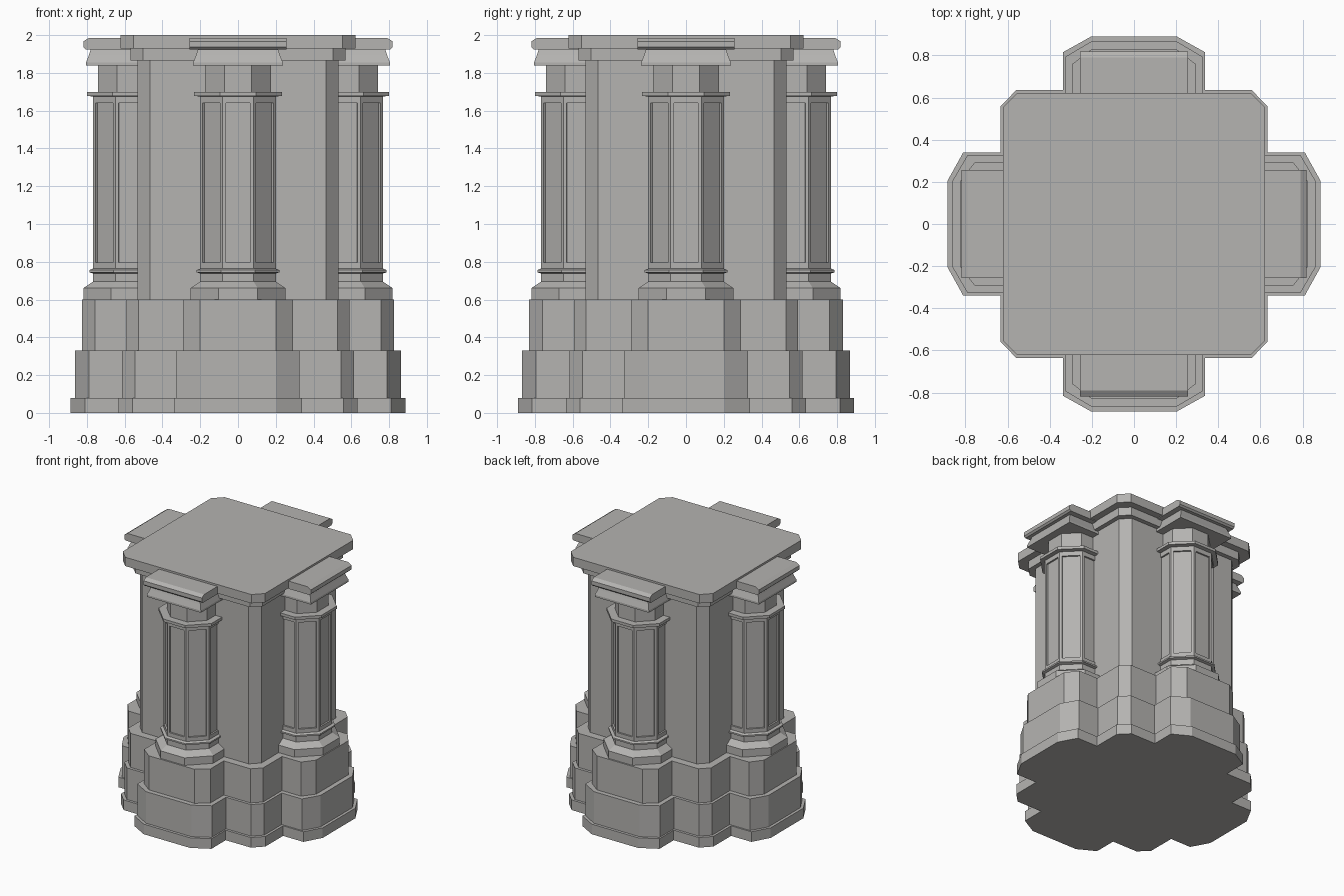
import bpy, bmesh, math
from mathutils import Matrix

if "Cube" in bpy.data.objects:
    bpy.data.objects.remove(bpy.data.objects["Cube"])

CENTRE = 0.567  # distance of each column axis from the middle

# slightly warm mid-grey stone
stone = bpy.data.materials.new("stone")
stone.diffuse_color = (0.46, 0.453, 0.44, 1)
stone.use_nodes = True
stone.node_tree.nodes["Principled BSDF"].inputs["Base Color"].default_value = stone.diffuse_color


def finish(bm, name):
    bmesh.ops.recalc_face_normals(bm, faces=bm.faces[:])
    me = bpy.data.meshes.new(name)
    bm.to_mesh(me)
    bm.free()
    me.materials.append(stone)
    ob = bpy.data.objects.new(name, me)
    bpy.context.collection.objects.link(ob)
    return ob


def loft(rings):
    """Skin a stack of outlines (lists of 3D points) and cap both ends."""
    bm = bmesh.new()
    vs = [[bm.verts.new(p) for p in r] for r in rings]
    n = len(vs[0])
    for a, b in zip(vs, vs[1:]):
        for i in range(n):
            j = (i + 1) % n
            bm.faces.new((a[i], a[j], b[j], b[i]))
    bm.faces.new(vs[0][::-1])
    bm.faces.new(vs[-1])
    return bm


def around(bm, name):
    """Repeat a front part on all four sides."""
    for i, side in enumerate(("front", "right", "back", "left")):
        c = bm.copy()
        c.transform(Matrix.Rotation(i * math.pi / 2, 4, 'Z'))
        finish(c, f"{side}_{name}")
    bm.free()


def lobed(d, e, f, w, c, k, z):
    """Chamfered square with a chamfered projection on every side."""
    pts = [(-w, -c), (-w, -e), (-f, -d), (f, -d), (w, -e), (w, -c), (k, -c), (c, -k)]
    out = []
    for _ in range(4):
        out += [(x, y * 1.005, z) for x, y in pts]
        pts = [(-y, x) for x, y in pts]
    return out


def chamfered(h, k, z):
    return [(x, y, z) for x, y in
            ((-k, -h), (k, -h), (h, -k), (h, k), (k, h), (-k, h), (-h, k), (-h, -k))]


def octagon(apothem, z):
    r = apothem / math.cos(math.pi / 8)
    return [(r * math.cos(math.radians(22.5 + 45 * i)),
             r * math.sin(math.radians(22.5 + 45 * i)) - CENTRE, z) for i in range(8)]


def square(h, z):
    return [(x * h, y * h - CENTRE, z) for x, y in ((-1, -1), (1, -1), (1, 1), (-1, 1))]


# stepped plinth
t1 = (0.886, 0.811, 0.203, 0.338, 0.633, 0.558)
t2 = (0.864, 0.79, 0.2, 0.326, 0.613, 0.544)
t3 = (0.827, 0.757, 0.2, 0.291, 0.591, 0.526)
finish(loft([lobed(*t1, 0), lobed(*t1, 0.08), lobed(*t2, 0.08),
             lobed(*t2, 0.33), lobed(*t3, 0.33), lobed(*t3, 0.6)]), "stepped_plinth")

# central block with the two-step top slab
finish(loft([chamfered(0.533, 0.467, 0.6), chamfered(0.533, 0.467, 1.865),
             chamfered(0.568, 0.502, 1.865), chamfered(0.568, 0.502, 1.93),
             chamfered(0.623, 0.553, 1.93), chamfered(0.623, 0.553, 2.0)]), "core_and_top_slab")

# octagonal columns with recessed panels
profile = [(0.252, 0.6), (0.252, 0.66), (0.2, 0.695), (0.2, 0.738), (0.22, 0.744),
           (0.22, 0.756), (0.2, 0.764), (0.2, 1.675), (0.232, 1.678),
           (0.232, 1.70), (0.175, 1.70), (0.175, 1.84)]
col = loft([octagon(a, z) for a, z in profile])
bmesh.ops.recalc_face_normals(col, faces=col.faces[:])
panels = [f for f in col.faces if f.calc_area() > 0.1 and len(f.verts) == 4
          and f.calc_center_median().y < -CENTRE + 0.01]
bmesh.ops.inset_individual(col, faces=panels, thickness=0.026, depth=0)
for v in {v for f in panels for v in f.verts}:
    v.co.z = 0.795 if v.co.z < 1.2 else 1.64
bmesh.ops.inset_individual(col, faces=panels, thickness=0.001, depth=-0.012)
around(col, "column")

# tapered square capitals
around(loft([square(0.237, 1.84), square(0.237, 1.856), square(0.222, 1.895),
             square(0.21, 1.93)]), "capital")

# cap slabs with a sloped outer edge
edge = [(-0.5, 1.924), (-0.805, 1.924), (-0.818, 1.936), (-0.818, 1.967),
        (-0.79, 1.985), (-0.5, 1.985)]
around(loft([[(x, y, z) for y, z in edge] for x in (-0.256, 0.256)]), "cap_slab")
